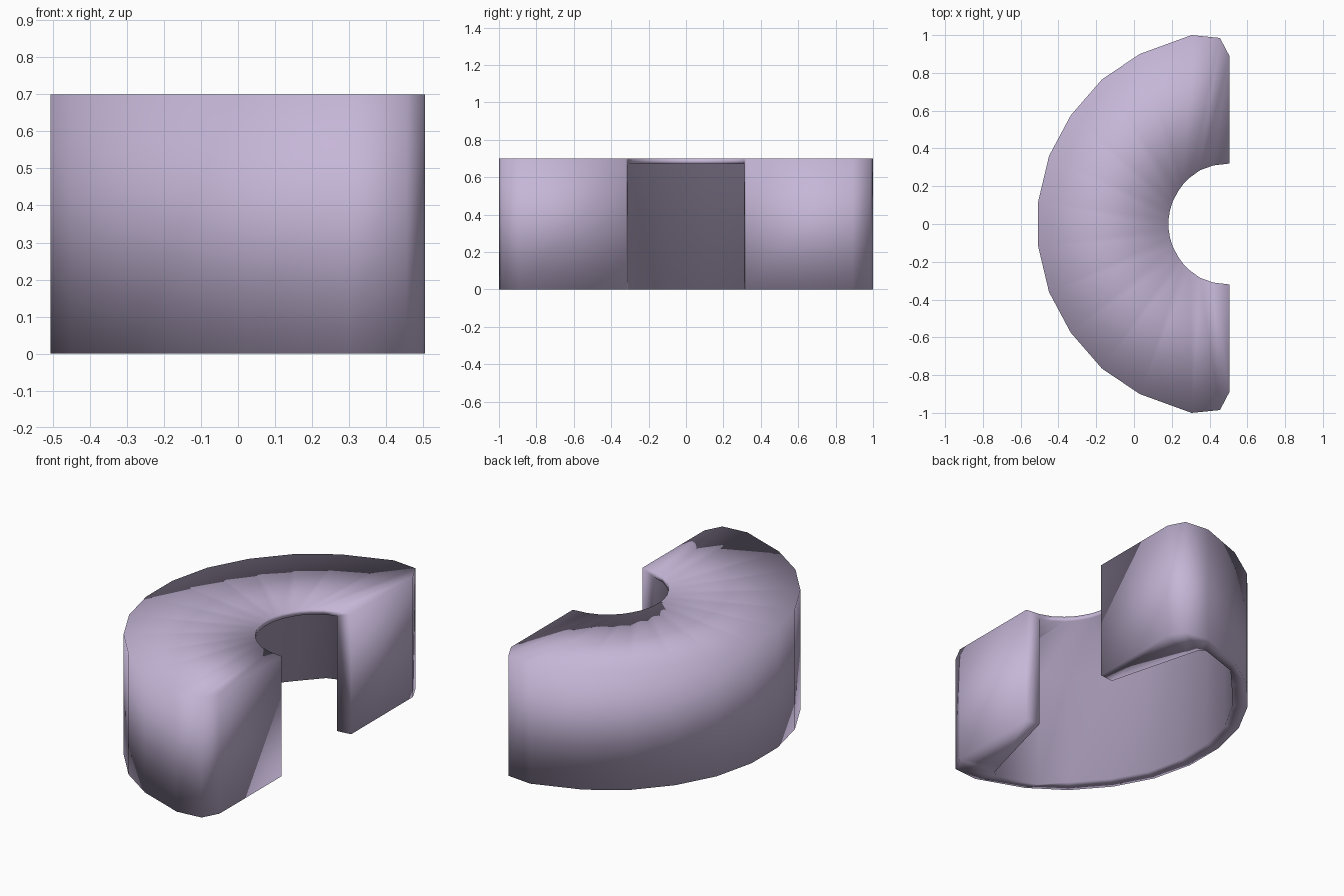
import bpy, bmesh

if "Cube" in bpy.data.objects:
    bpy.data.objects.remove(bpy.data.objects["Cube"])

H, SLAB = 0.70, 0.67   # top height and underside of the top slab

# Half outlines in plan (y > 0), running from the arm tip to the middle
outer = [(.505, .32), (.505, .89), (.455, .985), (.305, 1.0), (.03, .9),
         (-.17, .765), (-.335, .575), (-.45, .36), (-.507, .12)]
wall_in = [(.42, .31), (.29, .80), (.27, .87), (.24, .90), (-.005, .82),
           (-.115, .70), (-.265, .525), (-.375, .33), (-.425, .11)]
hole = [(.505, .32), (.42, .31), (.35, .285), (.295, .245), (.26, .21),
        (.235, .175), (.205, .12), (.19, .07), (.183, .025)]
hole_low = [(.42, .31)] + hole[1:]


def ring(bm, half, z):
    """Mirror a half outline across y and place it at height z."""
    pts = half + [(x, -y) for x, y in reversed(half)]
    return [bm.verts.new((x, y, z)) for x, y in pts]


bm = bmesh.new()
# Cross-section of the shell, in order around its thickness
rings = [ring(bm, outer, 0), ring(bm, outer, H), ring(bm, hole, H),
         ring(bm, hole_low, SLAB), ring(bm, wall_in, SLAB), ring(bm, wall_in, 0)]
for a, b in zip(rings, rings[1:] + rings[:1]):
    for i in range(len(a) - 1):
        bm.faces.new((a[i], a[i + 1], b[i + 1], b[i]))

# Rims at the two arm tips
for i in (0, -1):
    bm.faces.new([rings[k][i] for k in (0, 1, 3, 5)])

bmesh.ops.remove_doubles(bm, verts=bm.verts, dist=0.0005)
bmesh.ops.dissolve_degenerate(bm, edges=bm.edges, dist=0.0005)
bmesh.ops.recalc_face_normals(bm, faces=bm.faces)
for f in bm.faces:
    f.smooth = True

mesh = bpy.data.meshes.new("curved_shell")
bm.to_mesh(mesh)
bm.free()
shell = bpy.data.objects.new("curved_shell", mesh)
bpy.context.collection.objects.link(shell)

# Pale lilac surface
mat = bpy.data.materials.new("pale_lilac")
mat.diffuse_color = (.56, .47, .68, 1)
mat.use_nodes = True
mat.node_tree.nodes["Principled BSDF"].inputs["Base Color"].default_value = mat.diffuse_color
mesh.materials.append(mat)
